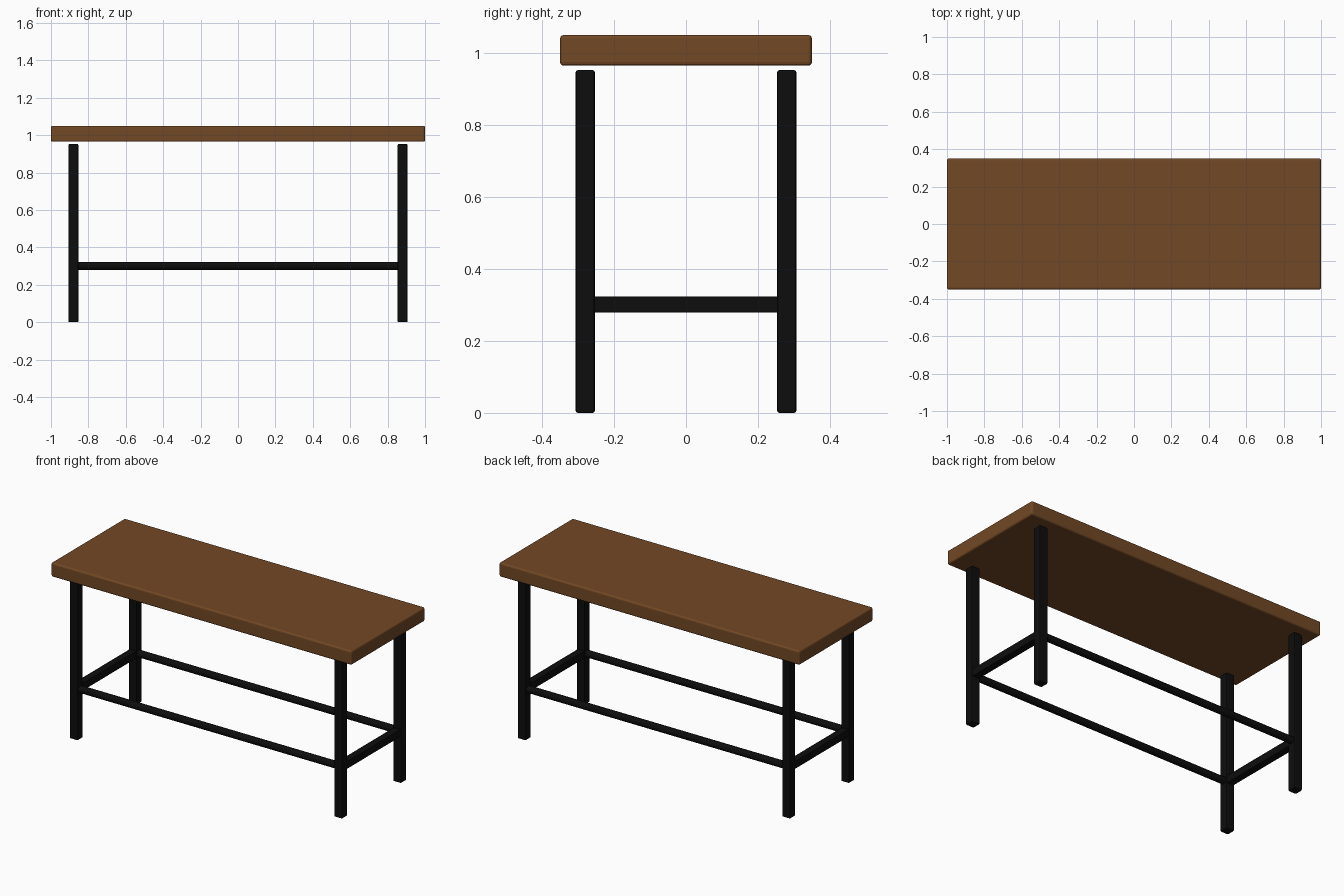
import bpy
from math import pi

if "Cube" in bpy.data.objects:
    bpy.data.objects.remove(bpy.data.objects["Cube"], do_unlink=True)


def material(name, colour):
    mat = bpy.data.materials.new(name)
    mat.use_nodes = True
    mat.diffuse_color = colour
    mat.node_tree.nodes["Principled BSDF"].inputs["Base Color"].default_value = colour
    return mat


wood = material("brown_wood", (0.17, 0.065, 0.018, 1))
metal = material("black_metal", (0.004, 0.004, 0.004, 1))


def finish(obj, name, mat, bevel=0, segments=2):
    obj.name = name
    obj.data.materials.append(mat)
    if bevel:
        mod = obj.modifiers.new("soft_edges", 'BEVEL')
        mod.width = bevel
        mod.segments = segments


def box(name, size, centre, mat, bevel, segments=2):
    bpy.ops.mesh.primitive_cube_add(size=1, location=centre)
    obj = bpy.context.object
    obj.scale = size
    bpy.ops.object.transform_apply(location=False, rotation=False, scale=True)
    finish(obj, name, mat, bevel, segments)


LEG_X, LEG_Y, LEG_H, LEG_W = 0.88, 0.28, 0.953, 0.053
RAIL_Z, RAIL_W = 0.301, 0.045

# Wooden slab, floating just above the legs
box("table_top", (2, 0.7, 0.085), (0, 0, 1.0075), wood, 0.01, 3)

# Four square legs
for side, x in (("left", LEG_X), ("right", -LEG_X)):
    for end, y in (("front", -LEG_Y), ("back", LEG_Y)):
        box(f"{end}_{side}_leg", (LEG_W, LEG_W, LEG_H), (x, y, LEG_H / 2), metal, 0.006)

# Short square rails between front and back legs
for side, x in (("left", LEG_X), ("right", -LEG_X)):
    box(f"{side}_rail", (RAIL_W, 2 * LEG_Y, RAIL_W), (x, 0, RAIL_Z), metal, 0.003)

# Long round rails along the front and back
for end, y in (("front", -LEG_Y), ("back", LEG_Y)):
    bpy.ops.mesh.primitive_cylinder_add(vertices=24, radius=0.021, depth=2 * LEG_X,
                                        location=(0, y, RAIL_Z), rotation=(0, pi / 2, 0))
    finish(bpy.context.object, f"{end}_rail", metal)
    bpy.ops.object.shade_smooth_by_angle()
